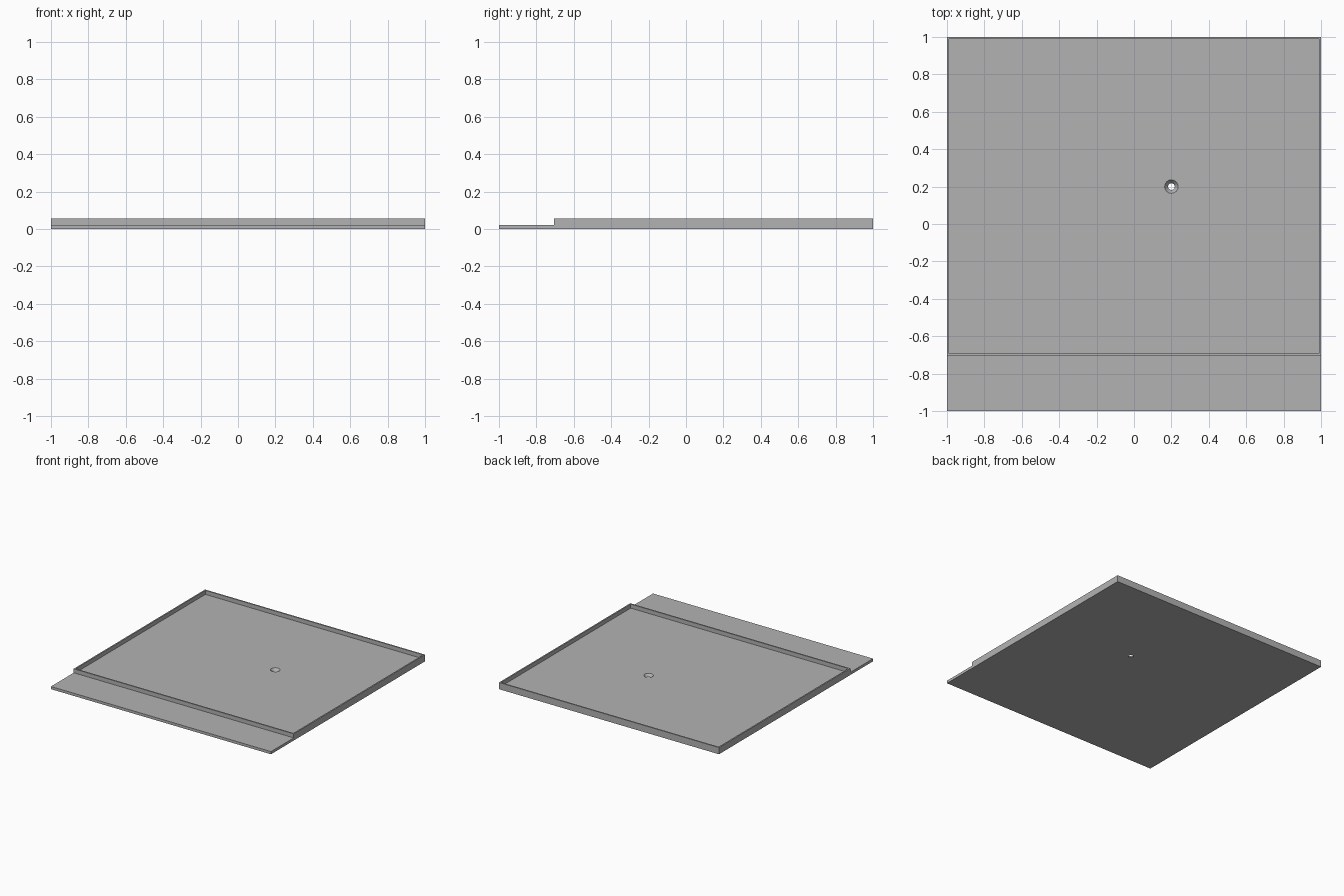
import bpy, bmesh
from mathutils import Vector

if "Cube" in bpy.data.objects:
    bpy.data.objects.remove(bpy.data.objects["Cube"], do_unlink=True)

FLOOR, RIM, STEP_Y, WALL = 0.022, 0.055, -0.705, 0.016

grey = bpy.data.materials.new("plain grey")
grey.use_nodes = True
colour = (0.45, 0.45, 0.45, 1)
grey.diffuse_color = colour
grey.node_tree.nodes["Principled BSDF"].inputs["Base Color"].default_value = colour


def add_object(name, bm):
    bmesh.ops.recalc_face_normals(bm, faces=bm.faces)
    mesh = bpy.data.meshes.new(name)
    bm.to_mesh(mesh)
    bm.free()
    mesh.materials.append(grey)
    obj = bpy.data.objects.new(name, mesh)
    bpy.context.collection.objects.link(obj)
    return obj


# Tray: stepped side profile extruded across the width
bm = bmesh.new()
profile = [(-1, 0), (1, 0), (1, RIM), (STEP_Y, RIM), (STEP_Y, FLOOR), (-1, FLOOR)]
side = bm.faces.new([bm.verts.new((-1, y, z)) for y, z in profile])
grown = bmesh.ops.extrude_face_region(bm, geom=[side])["geom"]
bmesh.ops.translate(bm, vec=(2, 0, 0),
                    verts=[v for v in grown if isinstance(v, bmesh.types.BMVert)])
bmesh.ops.recalc_face_normals(bm, faces=bm.faces)

# Basin: inset the raised top and sink it to the floor, leaving a thin rim
top = max(bm.faces, key=lambda f: f.calc_center_median().z)
bmesh.ops.inset_region(bm, faces=[top], thickness=WALL)
basin = bmesh.ops.extrude_discrete_faces(bm, faces=[top])["faces"][0]
bmesh.ops.translate(bm, verts=basin.verts, vec=Vector((0, 0, FLOOR - RIM)))
tray = add_object("shower_tray", bm)

# Drain: tapered hole through the floor
LOW, HIGH = 0.018, 0.036
slope = (HIGH - LOW) / FLOOR
extra = 0.01
bm = bmesh.new()
bmesh.ops.create_cone(bm, cap_ends=True, segments=32,
                      radius1=LOW - slope * extra, radius2=HIGH + slope * extra,
                      depth=FLOOR + 2 * extra)
bmesh.ops.translate(bm, verts=bm.verts, vec=(0.2, 0.2, FLOOR / 2))
cutter = add_object("drain_cutter", bm)
cutter.hide_render = True
cutter.hide_viewport = True
cutter.display_type = 'WIRE'

drain = tray.modifiers.new("drain hole", 'BOOLEAN')
drain.operation = 'DIFFERENCE'
drain.solver = 'EXACT'
drain.object = cutter
